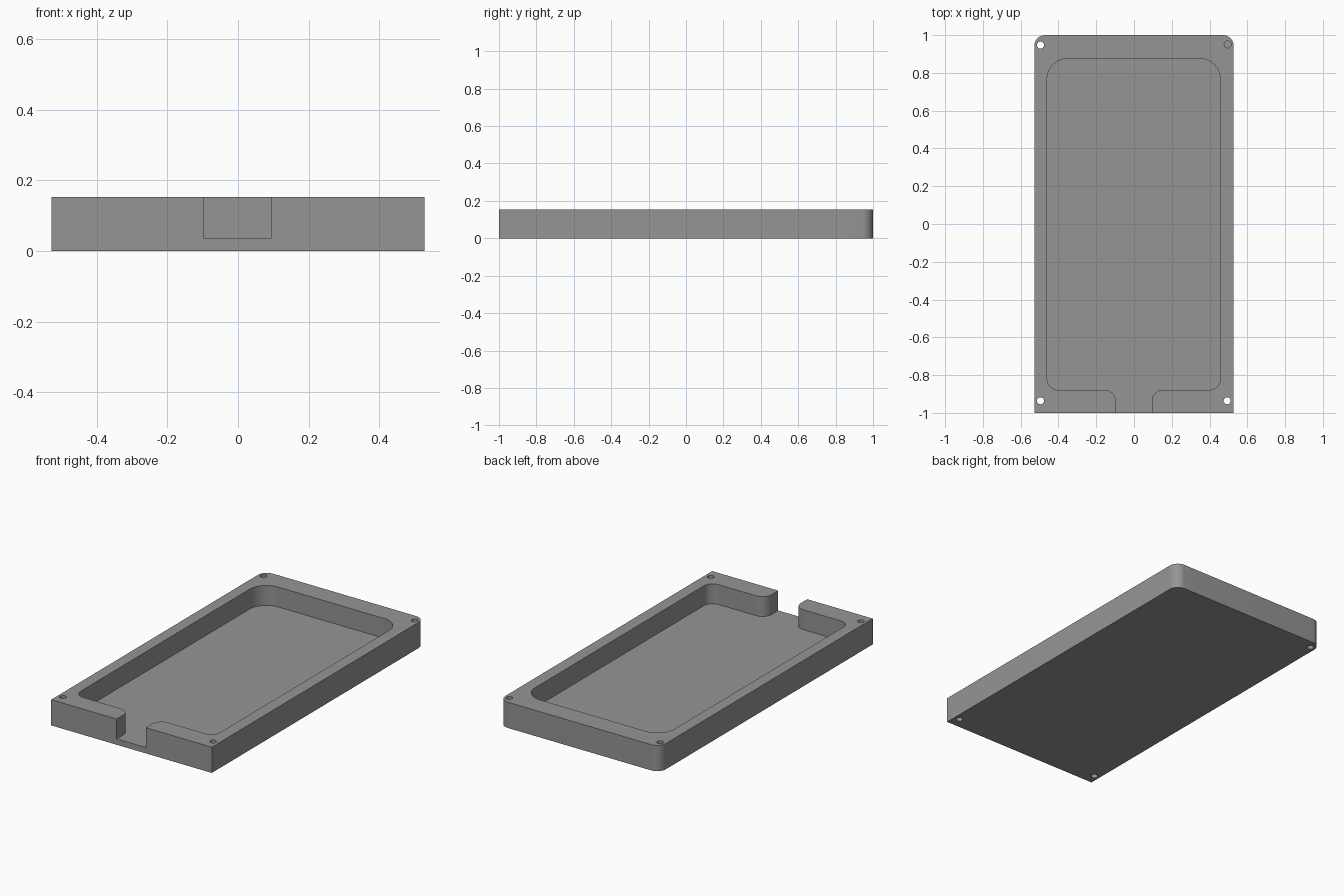
import bpy, bmesh, math

if "Cube" in bpy.data.objects:
    bpy.data.objects.remove(bpy.data.objects["Cube"])

HX, HY, TOP, FLOOR = 0.528, 1.0, 0.153, 0.035

grey = bpy.data.materials.new("plain grey")
grey.diffuse_color = (0.3, 0.3, 0.3, 1)
grey.use_nodes = True
grey.node_tree.nodes["Principled BSDF"].inputs["Base Color"].default_value = grey.diffuse_color


def rounded(corners, steps=12):
    """Outline from (x, y, radius) corners, each filleted by its radius."""
    pts = []
    n = len(corners)
    for i, (x, y, r) in enumerate(corners):
        if r == 0:
            pts.append((x, y))
            continue
        (px, py, _), (nx, ny, _) = corners[i - 1], corners[(i + 1) % n]
        la, lb = math.hypot(px - x, py - y), math.hypot(nx - x, ny - y)
        a = ((px - x) / la, (py - y) / la)
        b = ((nx - x) / lb, (ny - y) / lb)
        # right-angled corners: the arc runs from the a-side to the b-side
        cx, cy = x + r * (a[0] + b[0]), y + r * (a[1] + b[1])
        for k in range(steps + 1):
            t = k / steps * math.pi / 2
            s, c = math.sin(t), math.cos(t)
            pts.append((cx - r * (b[0] * c + a[0] * s),
                        cy - r * (b[1] * c + a[1] * s)))
    return pts


def prism(name, pts, z0, z1):
    bm = bmesh.new()
    face = bm.faces.new([bm.verts.new((x, y, z0)) for x, y in pts])
    ext = bmesh.ops.extrude_face_region(bm, geom=[face])
    for v in ext["geom"]:
        if isinstance(v, bmesh.types.BMVert):
            v.co.z = z1
    bmesh.ops.recalc_face_normals(bm, faces=bm.faces)
    me = bpy.data.meshes.new(name)
    bm.to_mesh(me)
    bm.free()
    me.materials.append(grey)
    ob = bpy.data.objects.new(name, me)
    bpy.context.collection.objects.link(ob)
    return ob


# Block with square front corners and rounded back corners
tray = prism("tray", rounded([(-HX, -HY, 0), (HX, -HY, 0),
                              (HX, HY, 0.058), (-HX, HY, 0.058)]), 0, TOP)

# Pocket joined to the front cable slot
cutters = [prism("pocket_cutter", rounded([
    (-0.097, -1.1, 0), (0.094, -1.1, 0), (0.094, -0.878, 0.06),
    (0.457, -0.878, 0.058), (0.457, 0.876, 0.11), (-0.46, 0.876, 0.11),
    (-0.46, -0.878, 0.058), (-0.097, -0.878, 0.06)]), FLOOR, TOP + 0.1)]

# Screw holes: three go right through, the back right one is blind
for x, y, z0 in [(-0.495, 0.947, -0.1), (0.496, 0.951, FLOOR),
                 (-0.495, -0.936, -0.1), (0.493, -0.936, -0.1)]:
    ring = [(x + 0.0185 * math.cos(k * math.pi / 12),
             y + 0.0185 * math.sin(k * math.pi / 12)) for k in range(24)]
    cutters.append(prism("hole_cutter", ring, z0, TOP + 0.1))

bpy.context.view_layer.objects.active = tray
tray.select_set(True)
for c in cutters:
    mod = tray.modifiers.new("cut", 'BOOLEAN')
    mod.operation = 'DIFFERENCE'
    mod.solver = 'EXACT'
    mod.object = c
    bpy.ops.object.modifier_apply(modifier=mod.name)
for c in cutters:
    bpy.data.objects.remove(c)

bpy.ops.object.shade_smooth_by_angle(angle=math.radians(30))
